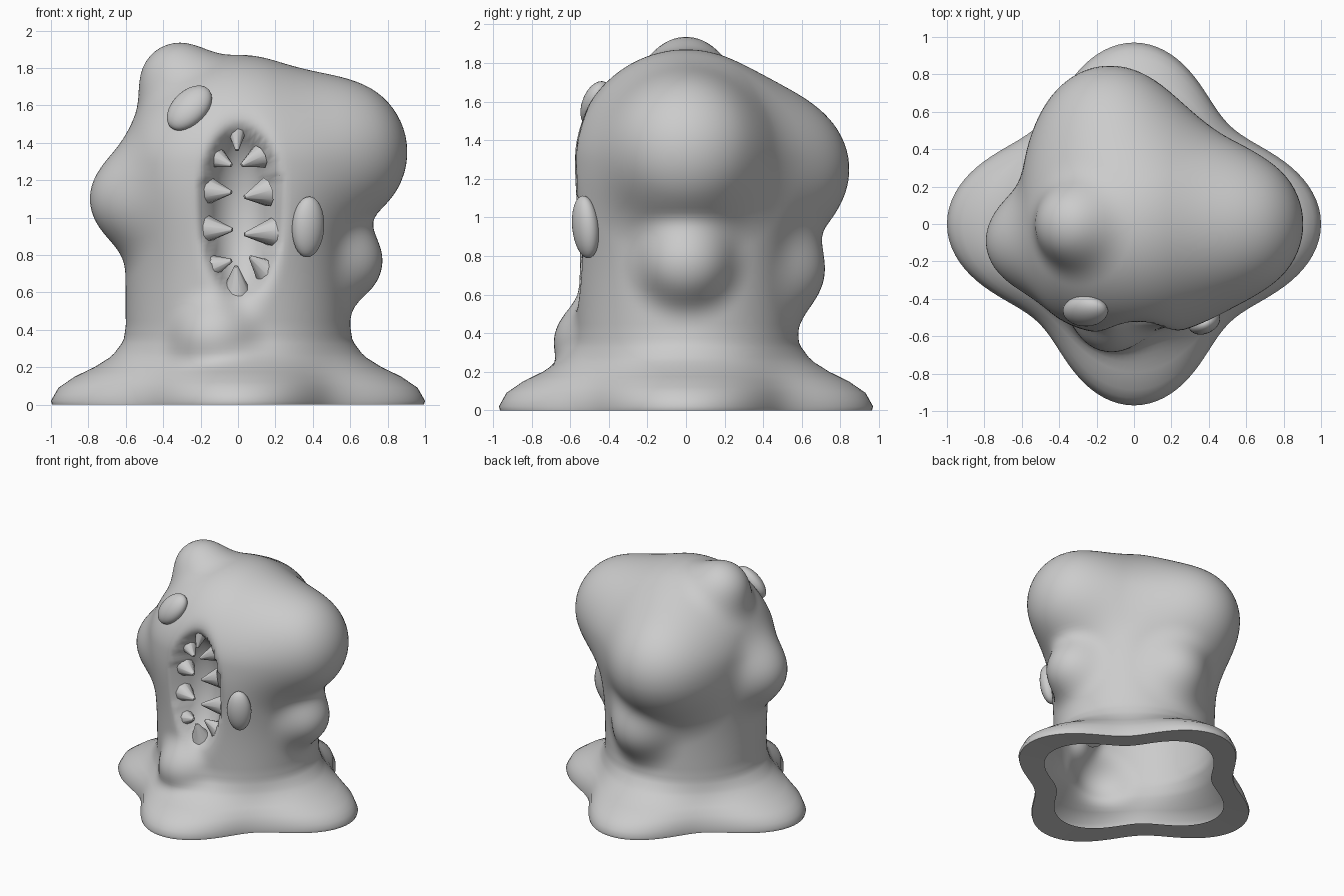
import bpy, bmesh, math
from mathutils import Vector, Matrix

if "Cube" in bpy.data.objects:
    bpy.data.objects.remove(bpy.data.objects["Cube"])

SEG = 144
# lumps: centre, radius, softness of the blend into the body
LUMPS = [((.51, 0, 1.35), .395, .2), ((.55, 0, .77), .222, .12), ((-.31, 0, 1.72), .215, .12),
         ((-.55, -.09, 1.1), .242, .18), ((-.13, .5, 1.25), .345, .3), ((.03, .5, .72), .215, .16),
         ((-.12, -.475, .35), .21, .1)]
LUMPS = [(Vector(c), r, k) for c, r, k in LUMPS]
# spread of the foot: height, amount
FOOT = [(0, .985), (.02, 1), (.09, .9), (.15, .68), (.2, .42), (.26, .18), (.34, .03), (.42, 0)]


def spread(z):
    for (z0, a), (z1, b) in zip(FOOT, FOOT[1:]):
        if z <= z1:
            return a + (b - a) * (z - z0) / (z1 - z0)
    return 0


def smin(a, b, k):
    h = max(k - abs(a - b), 0) / k
    return min(a, b) - h * h * k / 4


def field(p, waist, foot):
    # domed column with a flared foot, squarer at head height
    R = waist + (foot - waist) * spread(p.z)
    rr = p.x ** 2 + p.y ** 2
    square = (2 * p.x * p.y / (rr + .02)) ** 2
    R += (.018 + .05 * square) * math.exp(-((p.z - 1.22) / .36) ** 2)
    dz = max(0, p.z - 1.3) * R / .57
    d = math.sqrt(rr + dz * dz) - R
    for c, r, k in LUMPS:
        e = (p - c).length - r
        if e < d + k:
            d = smin(d, e, k)
    # mouth hollow
    if p.y < -.2 and abs(p.x) < .4:
        q = Vector(((p.x - .015) / .2, (p.y + .6) / .27, (p.z - 1.03) / .465))
        d = -smin(-d, (q.length - 1) * .2, .07)
    return d


def cast(o, d, waist, foot):
    # outermost surface point along a ray
    t = 1.02
    while t > .05 and field(o + d * t, waist, foot) > 0:
        t -= .03
    lo, hi = t, t + .03
    for _ in range(8):
        m = (lo + hi) / 2
        if field(o + d * m, waist, foot) > 0:
            hi = m
        else:
            lo = m
    return o + d * lo


def finish(bm, name, angle):
    me = bpy.data.meshes.new(name)
    bmesh.ops.recalc_face_normals(bm, faces=bm.faces)
    bm.to_mesh(me)
    bm.free()
    ob = bpy.data.objects.new(name, me)
    bpy.context.collection.objects.link(ob)
    bpy.ops.object.select_all(action='DESELECT')
    ob.select_set(True)
    bpy.context.view_layer.objects.active = ob
    bpy.ops.object.shade_smooth_by_angle(angle=math.radians(angle))


# body: horizontal rays up the column, then a fan over the dome
TOP = 1.2
rays = [(z, 0) for z in (0, .02, .055, .09, .12, .15, .175, .2)]
rays += [(.2 + i * .025, 0) for i in range(1, 41)]
rays += [(TOP, math.radians(89.5) * i / 36) for i in range(1, 37)]
bm = bmesh.new()
rings = []
for z, el in rays:
    ring = []
    for i in range(SEG):
        a = math.tau * i / SEG
        waist = .588 + .012 * math.cos(2 * a)
        foot = .86 + .125 * math.cos(4 * a) + .015 * math.cos(2 * a)
        d = Vector((math.cos(a) * math.cos(el), math.sin(a) * math.cos(el), math.sin(el)))
        ring.append(bm.verts.new(cast(Vector((0, 0, z)), d, waist, foot)))
    rings.append(ring)
# flat rim under the foot, open in the middle
rings.insert(0, [bm.verts.new((v.co.x * .78, v.co.y * .78, .01)) for v in rings[0]])
for r0, r1 in zip(rings, rings[1:]):
    for i in range(SEG):
        j = (i + 1) % SEG
        bm.faces.new((r0[i], r0[j], r1[j], r1[i]))
bm.faces.new(rings[-1])
finish(bm, "body", 60)


# eyes: embedded ellipsoids
def eye(name, loc, size, rot):
    b = bmesh.new()
    bmesh.ops.create_uvsphere(b, u_segments=32, v_segments=16, radius=1)
    e = [math.radians(v) for v in rot]
    M = (Matrix.Translation(loc) @ Matrix.Rotation(e[2], 4, 'Z') @ Matrix.Rotation(e[0], 4, 'X')
         @ Matrix.Rotation(e[1], 4, 'Y') @ Matrix.Diagonal((*size, 1)))
    bmesh.ops.transform(b, matrix=M, verts=b.verts)
    finish(b, name, 60)


eye("upper_eye", (-.26, -.465, 1.585), (.1, .07, .145), (-28, 35, -20))
eye("lower_eye", (.375, -.52, .95), (.09, .065, .163), (6, 0, 25))

# teeth: cones pointing into the mouth (base x, z, tip x, z, radius)
TEETH = [(-.125, 1.325, -.035, 1.28, .065), (-.155, 1.145, -.035, 1.135, .075),
         (-.175, .94, -.03, .935, .08), (-.165, .735, -.035, .77, .075),
         (.115, 1.325, .02, 1.28, .065), (.15, 1.135, .035, 1.11, .08),
         (.185, .92, .035, .91, .08), (.165, .70, .065, .79, .08),
         (-.005, 1.47, -.005, 1.36, .055), (-.01, .6, -.01, .74, .08)]
for n, (x0, z0, x1, z1, r) in enumerate(TEETH):
    a, t = Vector((x0, -.455, z0)), Vector((x1, -.515, z1))
    d = t - a
    b = bmesh.new()
    M = Matrix.Translation((a + t) / 2) @ d.to_track_quat('Z', 'Y').to_matrix().to_4x4()
    bmesh.ops.create_cone(b, cap_ends=True, segments=9, radius1=r, radius2=.01,
                          depth=d.length, matrix=M)
    finish(b, f"tooth_{n + 1}", 50)
